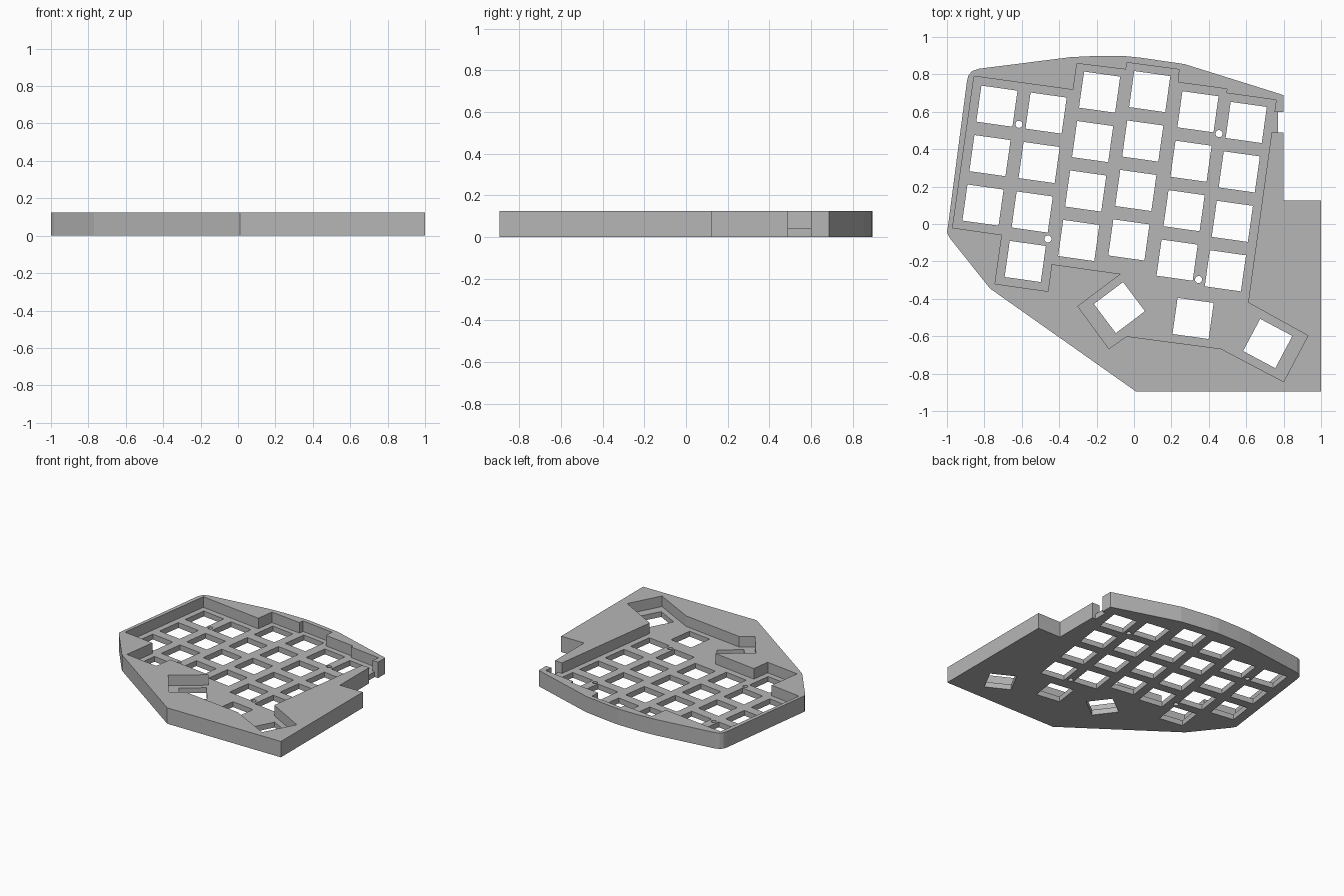
import bpy, bmesh, math

if "Cube" in bpy.data.objects:
    bpy.data.objects.remove(bpy.data.objects["Cube"])

HEIGHT, FLOOR = 0.125, 0.042
TILT = math.radians(-8)      # slant of the key columns
PITCH, HOLE = 0.267, 0.195   # key spacing and opening size

grey = bpy.data.materials.new("case grey")
grey.diffuse_color = (0.47, 0.47, 0.47, 1)
grey.use_nodes = True
grey.node_tree.nodes["Principled BSDF"].inputs["Base Color"].default_value = grey.diffuse_color


def prisms(name, outlines, z0, z1):
    """One object made of a vertical prism for each outline."""
    bm = bmesh.new()
    for pts in outlines:
        face = bm.faces.new([bm.verts.new((x, y, z0)) for x, y in pts])
        up = bmesh.ops.extrude_face_region(bm, geom=[face])["geom"]
        bmesh.ops.translate(bm, vec=(0, 0, z1 - z0),
                            verts=[v for v in up if isinstance(v, bmesh.types.BMVert)])
    bmesh.ops.recalc_face_normals(bm, faces=bm.faces[:])
    me = bpy.data.meshes.new(name)
    bm.to_mesh(me)
    bm.free()
    me.materials.append(grey)
    ob = bpy.data.objects.new(name, me)
    bpy.context.collection.objects.link(ob)
    return ob


def ring(cx, cy, r, n, start):
    return [(cx + r * math.cos(start + i * math.tau / n),
             cy + r * math.sin(start + i * math.tau / n)) for i in range(n)]


def square(cx, cy, angle):
    return ring(cx, cy, HOLE / math.sqrt(2), 4, angle + math.pi / 4)


def rect(x0, x1, y0, y1):
    return [(x0, y0), (x1, y0), (x1, y1), (x0, y1)]


def cut(target, cutter):
    mod = target.modifiers.new("cut", 'BOOLEAN')
    mod.operation, mod.solver, mod.object = 'DIFFERENCE', 'EXACT', cutter
    bpy.context.view_layer.objects.active = target
    bpy.ops.object.modifier_apply(modifier=mod.name)
    bpy.data.objects.remove(cutter)


# Solid case body
outline = [(-1.0, -0.045), (-0.995, -0.015), (-0.893, 0.765), (-0.885, 0.795),
           (-0.865, 0.818), (-0.83, 0.83), (-0.34, 0.892), (-0.235, 0.897),
           (-0.04, 0.897), (0.03, 0.89), (0.27, 0.855), (0.775, 0.697),
           (0.80, 0.688), (0.80, 0.125), (1.0, 0.125), (1.0, -0.895),
           (0.01, -0.895), (-0.77, -0.345), (-0.985, -0.075)]
case = prisms("keyboard_case", [outline], 0, HEIGHT)

# Stepped pocket above the key plate
pocket = [(-0.855, 0.79), (-0.325, 0.717), (-0.305, 0.858), (-0.043, 0.826),
          (-0.037, 0.863), (0.24, 0.826), (0.237, 0.757), (0.497, 0.722),
          (0.494, 0.70), (0.76, 0.663), (0.61, -0.42), (0.93, -0.597),
          (0.80, -0.843), (0.465, -0.667), (-0.04, -0.60), (-0.134, -0.667),
          (-0.30, -0.44), (-0.07, -0.267), (-0.44, -0.215), (-0.46, -0.36),
          (-0.743, -0.32), (-0.706, -0.058), (-0.97, -0.02)]
cut(case, prisms("pocket_cutter", [pocket], FLOOR, 0.3))

# Key openings: slanted columns, then three thumb keys
holes = []
for x, y, count in [(-0.733, 0.63, 3), (-0.47, 0.593, 4), (-0.184, 0.705, 4),
                    (0.084, 0.708, 4), (0.342, 0.60, 4), (0.60, 0.543, 4)]:
    for i in range(count):
        holes.append(square(x + i * PITCH * math.sin(TILT),
                            y - i * PITCH * math.cos(TILT), TILT))
holes += [square(0.316, -0.505, TILT),
          square(-0.078, -0.447, math.radians(37)),
          square(0.715, -0.639, math.radians(-28))]

# Screw holes
for x, y in [(-0.615, 0.533), (0.455, 0.483), (-0.46, -0.08), (0.345, -0.297)]:
    holes.append(ring(x, y, 0.019, 20, 0))
cut(case, prisms("hole_cutter", holes, -0.2, 0.3))

# Cable socket: shallow notch in the side and an opening through the wall
cut(case, prisms("notch_cutter", [rect(0.77, 0.9, 0.49, 0.60)], -0.2, 0.3))
cut(case, prisms("socket_cutter", [rect(0.70, 0.9, 0.49, 0.60)], FLOOR, 0.3))
